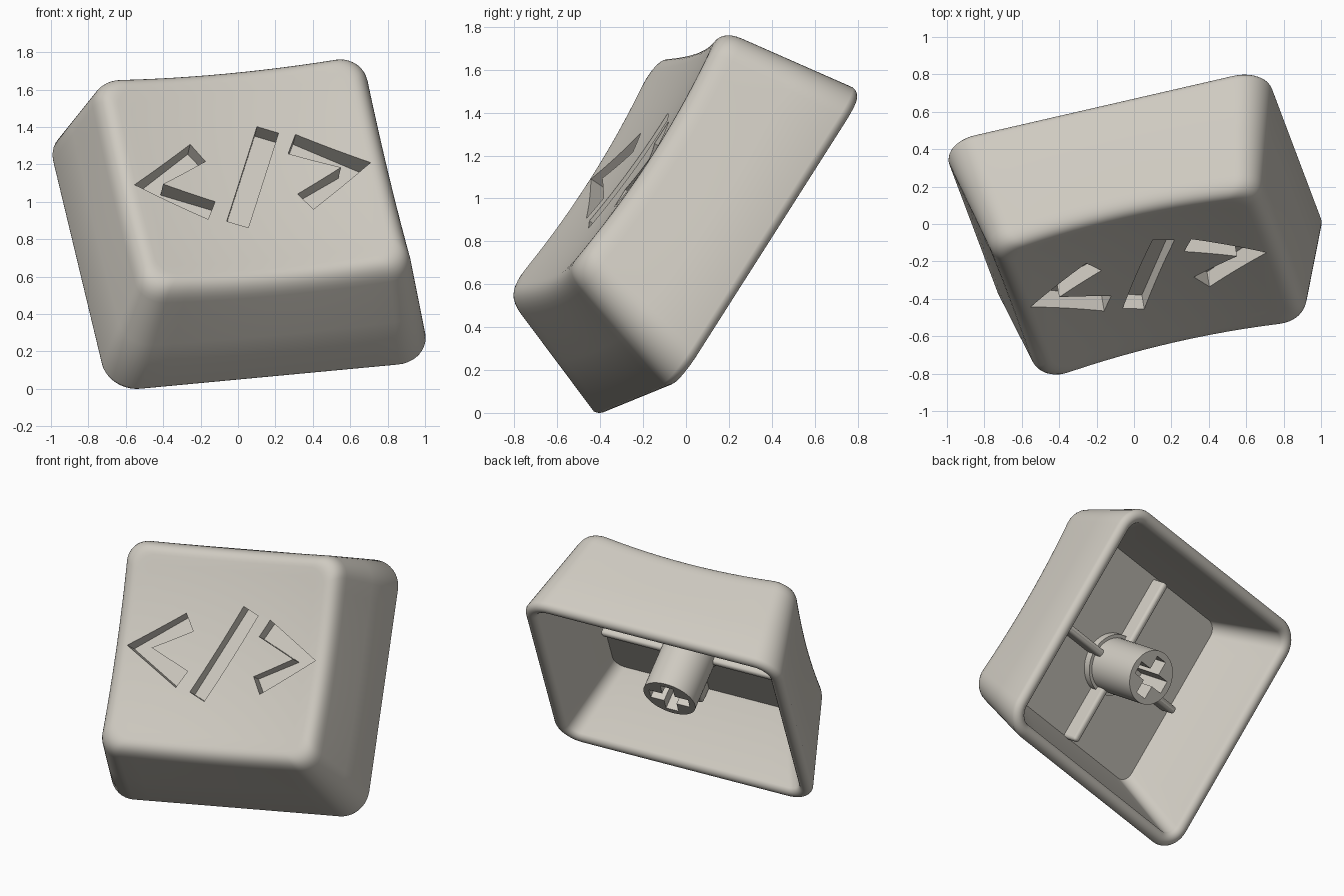
import bpy, bmesh
from math import sin, cos, pi, radians
from mathutils import Vector, Matrix

if "Cube" in bpy.data.objects:
    bpy.data.objects.remove(bpy.data.objects["Cube"])

# Tilted frame of the key: width, depth and height axes
ax = Vector((0.970, 0.223, 0.091)).normalized()
az = ax.cross(Vector((-0.195, 0.527, 0.827))).normalized()
ay = az.cross(ax)
FRAME = Matrix.Translation((0, 0.21, 0.738)) @ Matrix((ax, ay, az)).transposed().to_4x4()

mat = bpy.data.materials.new("warm grey plastic")
mat.use_nodes = True
COLOUR = (0.62, 0.59, 0.53, 1)
mat.diffuse_color = COLOUR
mat.node_tree.nodes["Principled BSDF"].inputs["Base Color"].default_value = COLOUR


def make_object(name, bm):
    bmesh.ops.recalc_face_normals(bm, faces=bm.faces)
    me = bpy.data.meshes.new(name)
    bm.to_mesh(me)
    bm.free()
    me.materials.append(mat)
    ob = bpy.data.objects.new(name, me)
    bpy.context.collection.objects.link(ob)
    ob.matrix_world = FRAME
    return ob


def activate(ob):
    bpy.ops.object.select_all(action='DESELECT')
    ob.select_set(True)
    bpy.context.view_layer.objects.active = ob


def cut(ob, cutter):
    cutter.hide_render = True
    bpy.context.view_layer.update()
    mod = ob.modifiers.new("cut", 'BOOLEAN')
    mod.operation = 'DIFFERENCE'
    mod.solver = 'EXACT'
    mod.object = cutter
    activate(ob)
    bpy.ops.object.modifier_apply(modifier=mod.name)
    bpy.data.objects.remove(cutter)


def smooth(ob, angle=32):
    activate(ob)
    bpy.ops.object.shade_smooth_by_angle(angle=radians(angle))


def prism(bm, outline, z0, z1):
    low = [bm.verts.new((x, y, z0)) for x, y in outline]
    high = [bm.verts.new((x, y, z1)) for x, y in outline]
    bm.faces.new(low[::-1])
    bm.faces.new(high)
    n = len(low)
    for i in range(n):
        j = (i + 1) % n
        bm.faces.new((low[i], low[j], high[j], high[i]))


def box(bm, size, centre):
    bmesh.ops.create_cube(bm, size=1, matrix=Matrix.Translation(centre) @ Matrix.Diagonal((*size, 1)))


def cylinder(bm, radius, z0, z1):
    bmesh.ops.create_cone(bm, cap_ends=True, segments=48, radius1=radius, radius2=radius,
                          depth=z1 - z0, matrix=Matrix.Translation((0, 0, (z0 + z1) / 2)))


def rounded_ring(half_x, front, back, r, z, arc=10, straight=12):
    """Rounded rectangle with extra points along its straight sides."""
    centres = [(half_x - r, back - r), (r - half_x, back - r),
               (r - half_x, front + r), (half_x - r, front + r)]
    pts = []
    for k, (cx, cy) in enumerate(centres):
        for i in range(arc + 1):
            a = (k + i / arc) * pi / 2
            pts.append(Vector((cx + r * cos(a), cy + r * sin(a), z)))
        nx, ny = centres[(k + 1) % 4]
        a = (k + 1) * pi / 2
        end = Vector((nx + r * cos(a), ny + r * sin(a), z))
        start = pts[-1]
        pts += [start.lerp(end, i / straight) for i in range(1, straight)]
    return pts


TOP_CENTRE = Vector((0, 0.055, 0))


def dished(p, scale=1):
    """Scale a top point toward the middle and drop it on the dish."""
    q = TOP_CENTRE + (p - TOP_CENTRE) * scale
    q.z = 0.61 + 0.11 * ((q.x - TOP_CENTRE.x) ** 2 + (q.y - TOP_CENTRE.y) ** 2)
    return q


# Cap shell: cavity, rounded lip, outer walls, rounded shoulder, dished top
LIP = 0.045
rings = [rounded_ring(0.63, -0.55, 0.63, 0.08, 0.47)]
for i in range(10, -1, -1):
    t = pi * i / 10
    inset = LIP * (1 - cos(t))
    rings.append(rounded_ring(0.89 - inset, -0.835 + inset, 0.835 - inset,
                              0.18 - inset, LIP * (1 - sin(t))))
base = rings[-1]
edge = [dished(p) for p in rounded_ring(0.73, -0.63, 0.735, 0.13, 0)]
wall_end = [e.lerp(b, 0.17) for e, b in zip(edge, base)]
top_start = [dished(e, 0.88) for e in edge]
rings.append([b.lerp(w, 0.5) for b, w in zip(base, wall_end)])
for i in range(9):
    t = i / 8
    rings.append([w * (1 - t) ** 2 + e * 2 * t * (1 - t) + s * t * t
                  for w, e, s in zip(wall_end, edge, top_start)])
for i in range(1, 10):
    rings.append([dished(e, 0.88 * (1 - i / 10)) for e in edge])

bm = bmesh.new()
loops = [[bm.verts.new(p) for p in ring] for ring in rings]
n = len(loops[0])
for a, b in zip(loops, loops[1:]):
    for i in range(n):
        j = (i + 1) % n
        bm.faces.new((a[i], a[j], b[j], b[i]))
bm.faces.new(loops[0])
hub = bm.verts.new(dished(TOP_CENTRE))
for i in range(n):
    bm.faces.new((loops[-1][i], loops[-1][(i + 1) % n], hub))
cap = make_object("cap_shell", bm)

# Engraved grooves: a slanted bar between two mirrored chevrons
bm = bmesh.new()
FLOOR, ABOVE, MID = 0.53, 0.9, 0.058
chevron = [(0.65, 0), (0.29, 0.242), (0.228, 0.13), (0.49, 0), (0.228, -0.13), (0.29, -0.242)]
for side in (-1, 1):
    prism(bm, [(side * x, MID + y) for x, y in chevron], FLOOR, ABOVE)
along = Vector((cos(radians(63.8)), sin(radians(63.8))))
across = Vector((-along.y, along.x))
bar = [Vector((0.005, MID)) + along * 0.323 * u + across * 0.06 * v
       for u, v in ((-1, -1), (1, -1), (1, 1), (-1, 1))]
prism(bm, bar, FLOOR, ABOVE)
cut(cap, make_object("groove_cutter", bm))
smooth(cap)

# Stem with a cross-shaped socket
bm = bmesh.new()
cylinder(bm, 0.178, 0.04, 0.49)
stem = make_object("stem", bm)
bm = bmesh.new()
arm, slot = 0.135, 0.043
cross = []
for k in range(4):
    for x, y in ((arm, -slot), (arm, slot), (slot, slot)):
        c, s = round(cos(k * pi / 2)), round(sin(k * pi / 2))
        cross.append((x * c - y * s, x * s + y * c))
prism(bm, cross, -0.1, 0.3)
cut(stem, make_object("socket_cutter", bm))
smooth(stem)

# Collar where the stem meets the ceiling
bm = bmesh.new()
cylinder(bm, 0.2, 0.42, 0.49)
smooth(make_object("stem_collar", bm))

# Reinforcing ribs under the top
for name, size, centre in (("cross_rib", (1.2, 0.05, 0.13), (0, 0, 0.425)),
                           ("long_rib", (0.05, 1.18, 0.13), (0, 0.03, 0.425))):
    bm = bmesh.new()
    box(bm, size, centre)
    rib = make_object(name, bm)
    bevel = rib.modifiers.new("soft edges", 'BEVEL')
    bevel.width = 0.02
    bevel.segments = 3
    smooth(rib)
